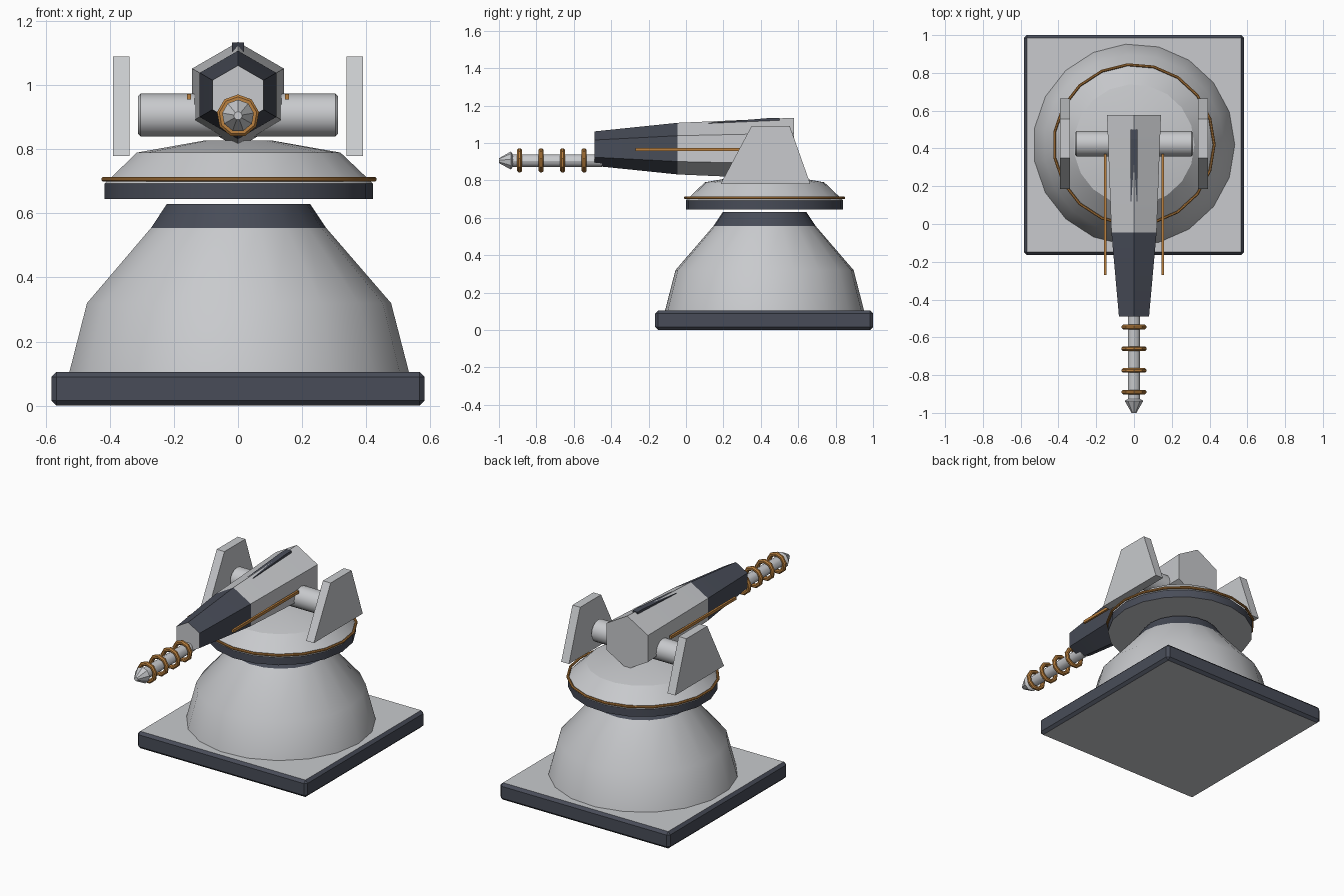
import bpy, bmesh, math
from mathutils import Vector

if "Cube" in bpy.data.objects:
    bpy.data.objects.remove(bpy.data.objects["Cube"])


def material(name, rgb):
    m = bpy.data.materials.new(name)
    m.diffuse_color = (*rgb, 1)
    m.use_nodes = True
    m.node_tree.nodes["Principled BSDF"].inputs["Base Color"].default_value = m.diffuse_color
    return m


LIGHT = material("light grey", (0.58, 0.59, 0.61))
DARK = material("dark slate", (0.065, 0.073, 0.098))
COPPER = material("copper orange", (0.50, 0.22, 0.05))
CY = 0.42      # y of the turning axis
GUN_Z = 0.97   # height of the gun body axis
TUBE_Z = 0.905  # height of the thin barrel axis


def finish(name, bm, mats, rule=None, smooth=True):
    """Turn a bmesh into an object; rule(face) picks the material slot."""
    bmesh.ops.recalc_face_normals(bm, faces=bm.faces[:])
    bm.normal_update()
    if rule:
        for f in bm.faces:
            f.material_index = int(rule(f))
    me = bpy.data.meshes.new(name)
    bm.to_mesh(me)
    bm.free()
    ob = bpy.data.objects.new(name, me)
    bpy.context.collection.objects.link(ob)
    for m in mats:
        me.materials.append(m)
    if smooth:
        bpy.ops.object.select_all(action='DESELECT')
        ob.select_set(True)
        bpy.context.view_layer.objects.active = ob
        bpy.ops.object.shade_smooth_by_angle(angle=math.radians(30))
    return ob


def lathe(name, profile, n, centre, axis, mats, rule=None, start=0.0, closed=False):
    """Spin (radius, height) points about an axis; closed makes a torus."""
    bm = bmesh.new()
    rings = []
    for r, h in profile:
        ring = []
        for i in range(n):
            a = start + math.tau * i / n
            c, s = r * math.cos(a), r * math.sin(a)
            p = {'z': (c, s, h), 'y': (c, h, s), 'x': (h, c, s)}[axis]
            ring.append(bm.verts.new(Vector(p) + Vector(centre)))
        rings.append(ring)
    pairs = list(zip(rings, rings[1:]))
    if closed:
        pairs.append((rings[-1], rings[0]))
    else:
        bm.faces.new(rings[0])
        bm.faces.new(rings[-1])
    for a, b in pairs:
        for i in range(n):
            j = (i + 1) % n
            bm.faces.new((a[i], a[j], b[j], b[i]))
    return finish(name, bm, mats, rule)


def torus(name, major, minor, n, centre, axis, start=0.0):
    circle = [(major + minor * math.cos(math.tau * (k + .5) / 8),
               minor * math.sin(math.tau * (k + .5) / 8)) for k in range(8)]
    return lathe(name, circle, n, centre, axis, [COPPER], start=start, closed=True)


def prism(name, outline, x0, x1, mat):
    """Side outline of (y, z) points extruded from x0 to x1."""
    bm = bmesh.new()
    a, b = [[bm.verts.new((x, y, z)) for y, z in outline] for x in (x0, x1)]
    bm.faces.new(a)
    bm.faces.new(b)
    for i in range(len(outline)):
        j = (i + 1) % len(outline)
        bm.faces.new((a[i], a[j], b[j], b[i]))
    return finish(name, bm, [mat], smooth=False)


# base plate: dark rim, light top and bottom
bm = bmesh.new()
bmesh.ops.create_cube(bm, size=1)
for v in bm.verts:
    v.co = (v.co.x * 1.166, v.co.y * 1.166 + 0.418, v.co.z * 0.105 + 0.0525)
bmesh.ops.bevel(bm, geom=bm.edges[:], offset=0.016, segments=1, affect='EDGES')
finish("base_plate", bm, [LIGHT, DARK], lambda f: abs(f.normal.z) < 0.9, smooth=False)

# pedestal dome with dark neck
lathe("pedestal", [(0.535, 0.1), (0.478, 0.32), (0.275, 0.555), (0.225, 0.63)], 19,
      (0, CY, 0), 'z', [LIGHT, DARK],
      lambda f: f.calc_center_median().z > 0.555 and f.normal.z < 0.95)

# rotating turntable with dark rim and copper trim
lathe("turntable", [(0.422, 0.645), (0.422, 0.693), (0.32, 0.79), (0.11, 0.827)], 19,
      (0, CY, 0), 'z', [LIGHT, DARK], lambda f: abs(f.normal.z) < 0.2)
torus("turntable_trim", 0.425, 0.008, 19, (0, CY, 0.707), 'z')

# cheek plates and side rods, mirrored
for side, s in (("left", -1), ("right", 1)):
    prism("cheek_plate_" + side,
          [(0.185, 0.78), (0.665, 0.78), (0.555, 1.09), (0.35, 1.09)],
          s * 0.338, s * 0.391, LIGHT)
    prism("side_rod_" + side,
          [(-0.27, 0.956), (0.37, 0.956), (0.37, 0.973), (-0.27, 0.973)],
          s * 0.146, s * 0.159, COPPER)

# trunnion axle
lathe("trunnion", [(0.058, -0.313), (0.067, -0.304), (0.067, 0.304), (0.058, 0.313)], 16,
      (0, 0.425, 0.907), 'x', [LIGHT])

# hexagonal gun body with dark front sleeve
lathe("gun_body", [(0.165, 0.577), (0.138, -0.045), (0.092, -0.49)], 6,
      (0, 0, GUN_Z), 'y', [LIGHT, DARK],
      lambda f: f.calc_center_median().y < -0.1 and f.normal.y > -0.9, start=math.pi / 2)

# dark sight rail sunk into the top ridge
prism("sight_rail", [(0.12, 1.07), (0.5, 1.07), (0.5, 1.134), (0.45, 1.134), (0.12, 1.107)],
      -0.018, 0.018, DARK)

# thin barrel, tip and copper rings
lathe("barrel", [(0.033, -0.45), (0.033, -0.935)], 12, (0, 0, TUBE_Z), 'y', [LIGHT])
lathe("barrel_tip", [(0.033, -0.926), (0.05, -0.936), (0.013, -1.0)], 9,
      (0, 0, TUBE_Z), 'y', [LIGHT], start=math.pi / 2)
for k in range(4):
    torus("barrel_ring_%d" % (k + 1), 0.054, 0.0135, 9,
          (0, -0.545 - 0.115 * k, TUBE_Z), 'y', start=math.pi / 2)
